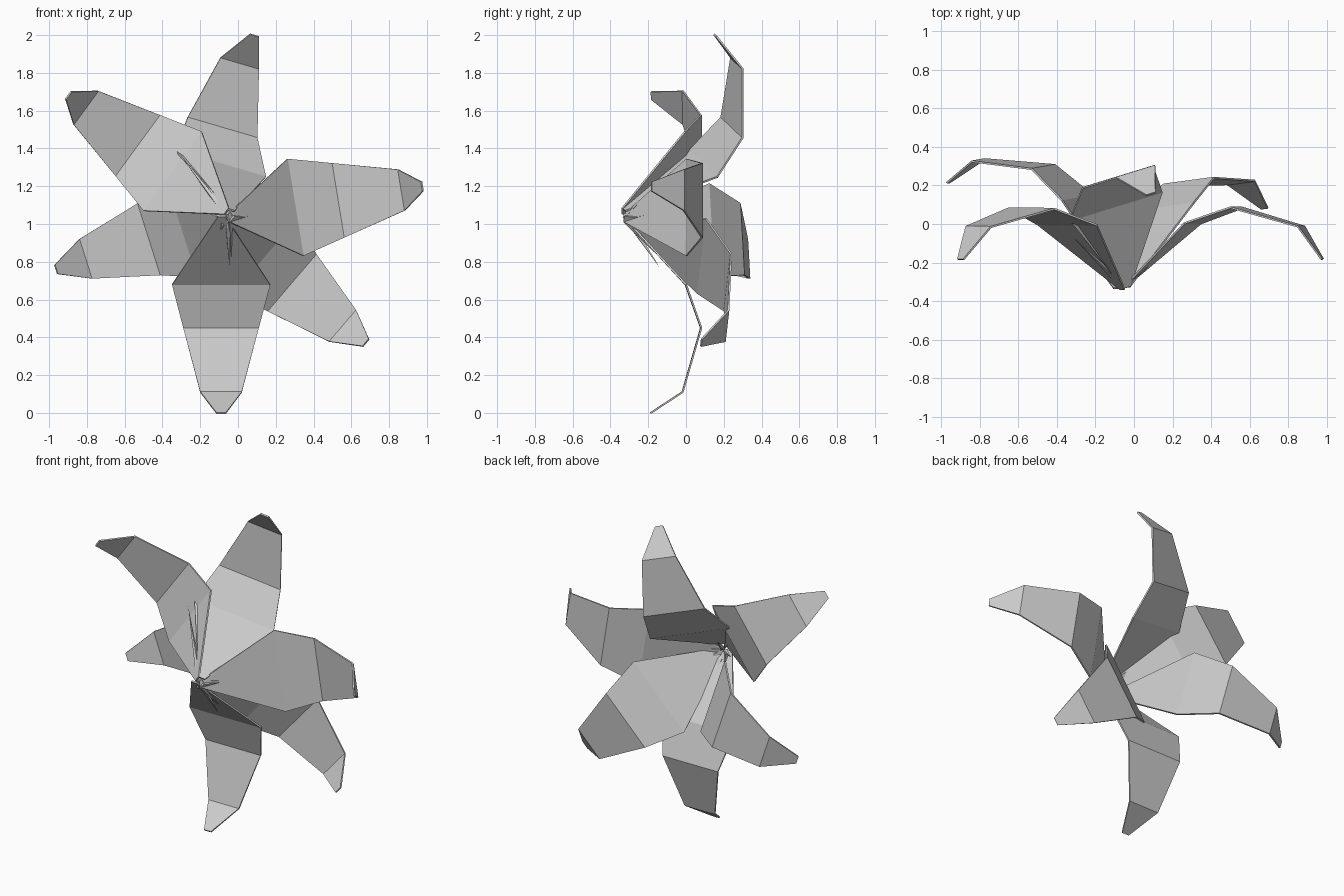
import bpy, bmesh
from mathutils import Vector

if "Cube" in bpy.data.objects:
    bpy.data.objects.remove(bpy.data.objects["Cube"])

# Petal profile relative to its bend: (along, backward, width)
PROFILE = [(-0.451, -0.560, 0.04), (-0.198, -0.142, 0.52), (0, 0, 0.40),
           (0.354, 0, 0.22), (0.508, -0.132, 0.05)]


def finish(bm, name):
    bmesh.ops.recalc_face_normals(bm, faces=bm.faces)
    me = bpy.data.meshes.new(name)
    bm.to_mesh(me)
    bm.free()
    ob = bpy.data.objects.new(name, me)
    bpy.context.collection.objects.link(ob)
    return ob


def petal(name, bend, outer, across):
    """Folded strip through the bend point, aimed at the outer point."""
    bend = Vector(bend)
    e = (Vector(outer) - bend).normalized()
    w = Vector(across)
    w = (w - e * w.dot(e)).normalized()
    n = e.cross(w)
    if n.y < 0:
        n = -n
    bm = bmesh.new()
    rows = []
    for a, b, width in PROFILE:
        c = bend + e * a + n * b
        rows.append([bm.verts.new(c + w * s * width / 2) for s in (-1, 1)])
    for p, q in zip(rows, rows[1:]):
        bm.faces.new((p[0], p[1], q[1], q[0]))
    ob = finish(bm, name)
    mod = ob.modifiers.new("thickness", 'SOLIDIFY')
    mod.thickness = 0.01
    mod.offset = 0


def spike(name, start, end, radius):
    """Thin four-sided filament, widest a fifth of the way out."""
    a, b = Vector(start), Vector(end)
    d = b - a
    u = d.orthogonal().normalized()
    v = d.normalized().cross(u)
    mid = a + d * 0.2
    bm = bmesh.new()
    ring = [bm.verts.new(mid + o * radius) for o in (u, v, -u, -v)]
    for tip in (bm.verts.new(a), bm.verts.new(b)):
        for i in range(4):
            bm.faces.new((ring[i], ring[(i + 1) % 4], tip))
    finish(bm, name)


# Three front petals
petal("front_petal_right", (0.53, 0.085, 1.125), (0.865, -0.013, 1.18), (0.06, 0, -0.39))
petal("front_petal_bottom", (-0.09, 0.08, 0.45), (-0.09, -0.02, 0.105), (1, 0, -0.02))
petal("front_petal_upper_left", (-0.53, 0.08, 1.415), (-0.805, -0.015, 1.615), (0.24, 0, 0.31))

# Three back petals
petal("back_petal_top", (-0.083, 0.243, 1.51), (0.01, 0.27, 1.855), (0.375, 0.115, -0.1))
petal("back_petal_lower_left", (-0.47, 0.295, 0.92), (-0.808, 0.33, 0.815), (0.125, 0.02, -0.37))
petal("back_petal_lower_right", (0.285, 0.222, 0.69), (0.555, 0.215, 0.46), (0.27, 0.035, 0.30))

# Pistil and stamens fanning from the throat
CENTRE = (-0.055, -0.32, 1.04)
spike("pistil", CENTRE, (-0.315, -0.07, 1.38), 0.016)
ENDS = [(-0.045, -0.14, 0.77), (0.075, -0.22, 1.045), (-0.175, -0.22, 1.06),
        (-0.10, -0.25, 0.945), (0.03, -0.24, 0.98), (0.02, -0.26, 1.10),
        (-0.06, -0.24, 1.12)]
for i, end in enumerate(ENDS):
    spike(f"stamen_{i + 1}", CENTRE, end, 0.017)
